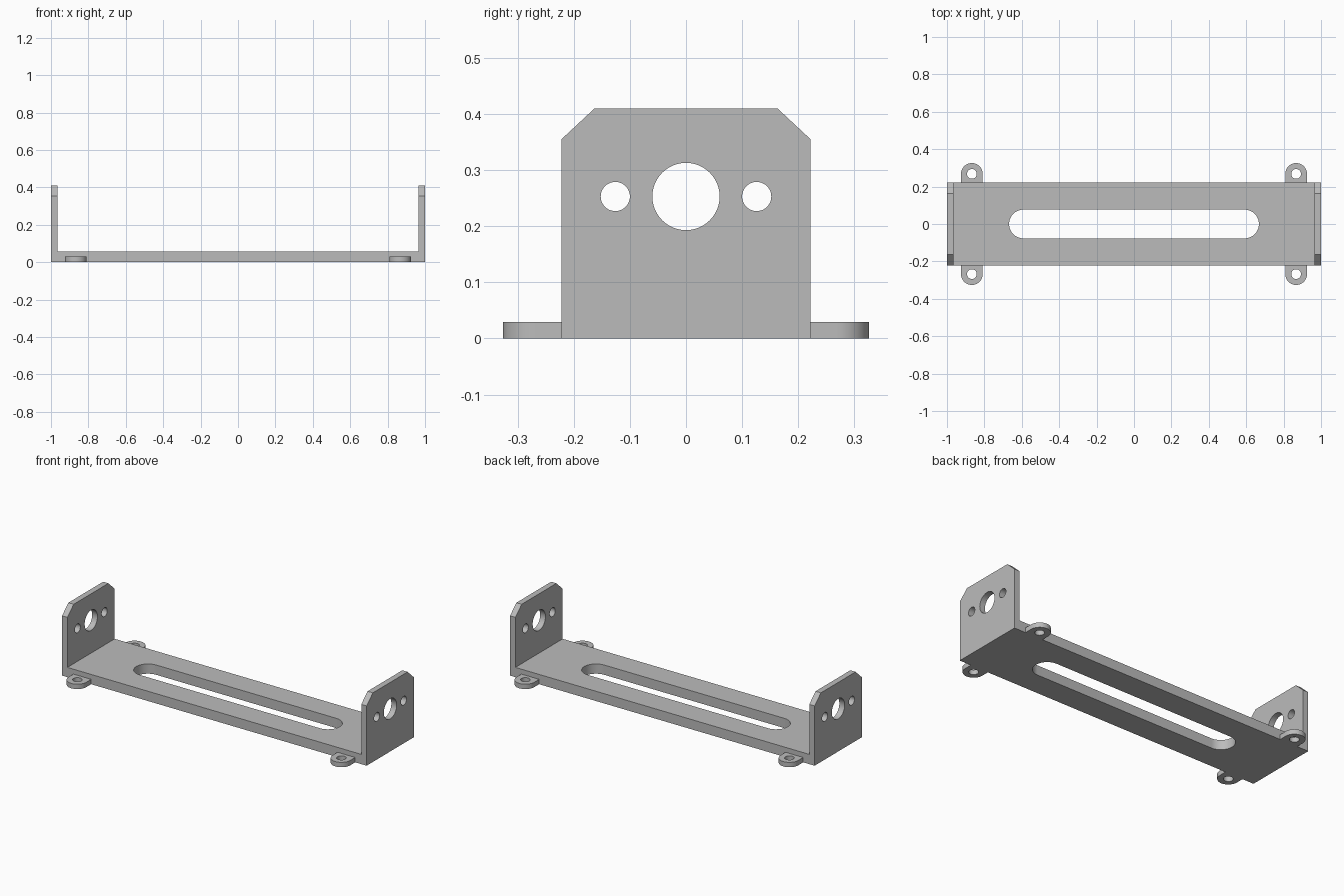
import bpy, bmesh
from math import pi, sin, cos, radians
from mathutils import Matrix, Vector

cube = bpy.data.objects.get("Cube")
if cube:
    bpy.data.objects.remove(cube, do_unlink=True)

grey = bpy.data.materials.new("plain_grey")
grey.use_nodes = True
grey.diffuse_color = (0.5, 0.5, 0.5, 1)
grey.node_tree.nodes["Principled BSDF"].inputs["Base Color"].default_value = (0.5, 0.5, 0.5, 1)

HALF_LEN, HALF_WID = 1.0, 0.222
FLOOR, WALL, TOP = 0.058, 0.035, 0.41


def arc(cx, cy, r, start=0.0, sweep=2 * pi, n=48):
    """Points along an arc; a full circle leaves out the repeated end point."""
    count = n if sweep >= 2 * pi else n + 1
    return [(cx + r * cos(start + sweep * i / n), cy + r * sin(start + sweep * i / n))
            for i in range(count)]


def plate(name, outlines, thickness, matrix=Matrix()):
    """Flat plate: first outline is the border, the others are holes."""
    bm = bmesh.new()
    for pts in outlines:
        vs = [bm.verts.new((x, y, 0)) for x, y in pts]
        for a, b in zip(vs, vs[1:] + vs[:1]):
            bm.edges.new((a, b))
    bmesh.ops.triangle_fill(bm, edges=bm.edges[:], use_beauty=True)
    new = bmesh.ops.extrude_face_region(bm, geom=bm.faces[:])["geom"]
    top = [v for v in new if isinstance(v, bmesh.types.BMVert)]
    bmesh.ops.translate(bm, verts=top, vec=Vector((0, 0, thickness)))
    bmesh.ops.transform(bm, matrix=matrix, verts=bm.verts[:])
    bmesh.ops.recalc_face_normals(bm, faces=bm.faces[:])
    mesh = bpy.data.meshes.new(name)
    bm.to_mesh(mesh)
    bm.free()
    mesh.materials.append(grey)
    ob = bpy.data.objects.new(name, mesh)
    bpy.context.collection.objects.link(ob)
    return ob


def activate(ob):
    bpy.ops.object.select_all(action="DESELECT")
    ob.select_set(True)
    bpy.context.view_layer.objects.active = ob


# Base plate with a long round-ended slot
L, W = HALF_LEN, HALF_WID
r, reach = 0.077, 0.668
slot = (arc(reach - r, 0, r, -pi / 2, pi, 24) + arc(r - reach, 0, r, pi / 2, pi, 24))
bracket = plate("bracket", [[(-L, -W), (L, -W), (L, W), (-L, W)], slot], FLOOR)
parts = []

# End walls with clipped top corners, a shaft hole and two screw holes
wall_outline = [(-W, 0), (W, 0), (W, 0.355), (0.163, TOP), (-0.163, TOP), (-W, 0.355)]
holes = [arc(0, 0.253, 0.06), arc(-0.126, 0.253, 0.026), arc(0.126, 0.253, 0.026)]
upright = Matrix(((0, 0, 1, 0), (1, 0, 0, 0), (0, 1, 0, 0), (0, 0, 0, 1)))
for side, x in (("left", L - WALL), ("right", -L)):
    parts.append(plate(side + "_wall", [wall_outline] + holes, WALL,
                       Matrix.Translation((x, 0, 0)) @ upright))

# Four mounting lugs with round ends
lug_r, lug_y = 0.058, 0.268
lug = [(-lug_r, W - 0.03), (lug_r, W - 0.03)] + arc(0, lug_y, lug_r, 0, pi, 24)
for x in (-0.867, 0.867):
    for turn in (0, pi):
        parts.append(plate("mounting_lug", [lug, arc(0, lug_y, 0.026)], 0.029,
                           Matrix.Translation((x, 0, 0)) @ Matrix.Rotation(turn, 4, "Z")))

# Fuse the parts into one solid bracket
activate(bracket)
for part in parts:
    mod = bracket.modifiers.new("join", "BOOLEAN")
    mod.operation = "UNION"
    mod.solver = "EXACT"
    mod.object = part
    bpy.ops.object.modifier_apply(modifier=mod.name)
    bpy.data.objects.remove(part, do_unlink=True)

# Merge flat triangles and smooth only the round edges
bm = bmesh.new()
bm.from_mesh(bracket.data)
bmesh.ops.remove_doubles(bm, verts=bm.verts[:], dist=0.0001)
bmesh.ops.dissolve_limit(bm, angle_limit=radians(1), verts=bm.verts[:], edges=bm.edges[:])
bm.to_mesh(bracket.data)
bm.free()
activate(bracket)
bpy.ops.object.shade_smooth_by_angle(angle=radians(30))
